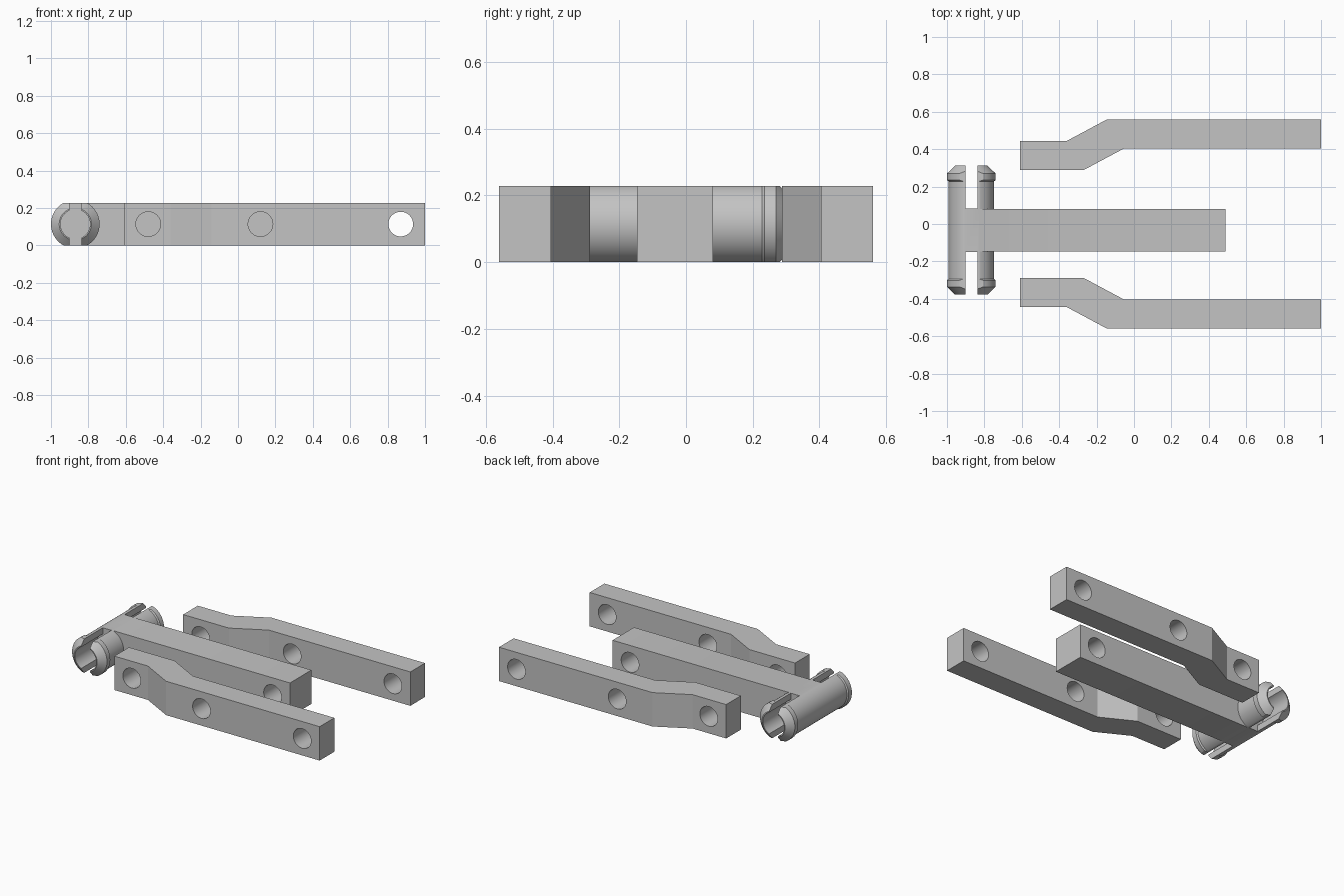
import bpy, bmesh, math
from mathutils import Matrix, Vector

if "Cube" in bpy.data.objects:
    bpy.data.objects.remove(bpy.data.objects["Cube"])

H = 0.228            # common bar thickness
MID = H / 2
HOLE_R = 0.066
PIN_X, PIN_Y = -0.87, -0.033

grey = bpy.data.materials.new("plain grey")
grey.use_nodes = True
grey.diffuse_color = (0.55, 0.55, 0.55, 1)
grey.node_tree.nodes["Principled BSDF"].inputs["Base Color"].default_value = (0.55, 0.55, 0.55, 1)


def finish(name, bm):
    bmesh.ops.recalc_face_normals(bm, faces=bm.faces)
    mesh = bpy.data.meshes.new(name)
    bm.to_mesh(mesh)
    bm.free()
    mesh.materials.append(grey)
    obj = bpy.data.objects.new(name, mesh)
    bpy.context.collection.objects.link(obj)
    return obj


def box(name, lo, hi):
    lo, hi = Vector(lo), Vector(hi)
    bm = bmesh.new()
    bmesh.ops.create_cube(bm, size=1, matrix=Matrix.Translation((lo + hi) / 2)
                          @ Matrix.Diagonal((*(hi - lo), 1)))
    return finish(name, bm)


def drill(x):
    bm = bmesh.new()
    bmesh.ops.create_cone(bm, cap_ends=True, segments=48, radius1=HOLE_R, radius2=HOLE_R, depth=3,
                          matrix=Matrix.Translation((x, 0, MID)) @ Matrix.Rotation(math.pi / 2, 4, 'X'))
    return finish("drill", bm)


def combine(obj, other, operation):
    """Apply one boolean and discard the helper."""
    other.hide_render = True
    mod = obj.modifiers.new("bool", 'BOOLEAN')
    mod.operation, mod.solver, mod.object = operation, 'EXACT', other
    graph = bpy.context.evaluated_depsgraph_get()
    graph.update()
    mesh = bpy.data.meshes.new_from_object(obj.evaluated_get(graph))
    obj.modifiers.clear()
    obj.data = mesh
    bpy.data.objects.remove(other)


def smooth(obj):
    bpy.ops.object.select_all(action='DESELECT')
    obj.select_set(True)
    bpy.context.view_layer.objects.active = obj
    bpy.ops.object.shade_smooth_by_angle(angle=math.radians(20))


# Cranked side bars, mirrored front to back
outline = [(-0.61, 0.288), (-0.27, 0.288), (-0.053, 0.404), (1, 0.404),
           (1, 0.56), (-0.143, 0.56), (-0.36, 0.444), (-0.61, 0.444)]
for name, side in (("back_side_bar", 1), ("front_side_bar", -1)):
    bm = bmesh.new()
    face = bm.faces.new([bm.verts.new((x, side * y, 0)) for x, y in outline])
    top = bmesh.ops.extrude_face_region(bm, geom=[face])["geom"]
    bmesh.ops.translate(bm, vec=(0, 0, H), verts=[v for v in top if isinstance(v, bmesh.types.BMVert)])
    bar = finish(name, bm)
    for x in (-0.48, 0.12, 0.87):
        combine(bar, drill(x), 'DIFFERENCE')
    smooth(bar)

# Snap pin: lathed profile of (radius, distance along the pin) with lips and end bores
half = [(0, 0.116), (0.079, 0.116), (0.079, 0.345), (0.086, 0.345), (0.13, 0.303),
        (0.13, 0.268), (0.122, 0.261)]
profile = half + [(r, -d) for r, d in reversed(half)]
bm = bmesh.new()
verts = [bm.verts.new((r, d, 0)) for r, d in profile]
edges = [bm.edges.new(pair) for pair in zip(verts, verts[1:])]
bmesh.ops.spin(bm, geom=verts + edges, cent=(0, 0, 0), axis=(0, 1, 0),
               angle=math.tau, steps=64, use_duplicate=False)
bmesh.ops.remove_doubles(bm, verts=bm.verts, dist=1e-4)
bmesh.ops.translate(bm, vec=(PIN_X, PIN_Y, MID), verts=bm.verts)
pin = finish("centre_bar_with_pin", bm)

# Centre bar joined to the pin, then both trimmed to the common thickness
combine(pin, box("bar", (PIN_X, PIN_Y - MID, -0.1), (0.49, PIN_Y + MID, H + 0.1)), 'UNION')
combine(pin, box("slab", (-2, -2, 0), (2, 2, H)), 'INTERSECT')

# Slots that split both pin ends, and the hole at the far end of the bar
for side in (1, -1):
    near, far = sorted((PIN_Y + side * 0.116, PIN_Y + side * 0.5))
    combine(pin, box("slot", (PIN_X - 0.032, near, -1), (PIN_X + 0.032, far, 1)), 'DIFFERENCE')
combine(pin, drill(0.36), 'DIFFERENCE')
smooth(pin)
